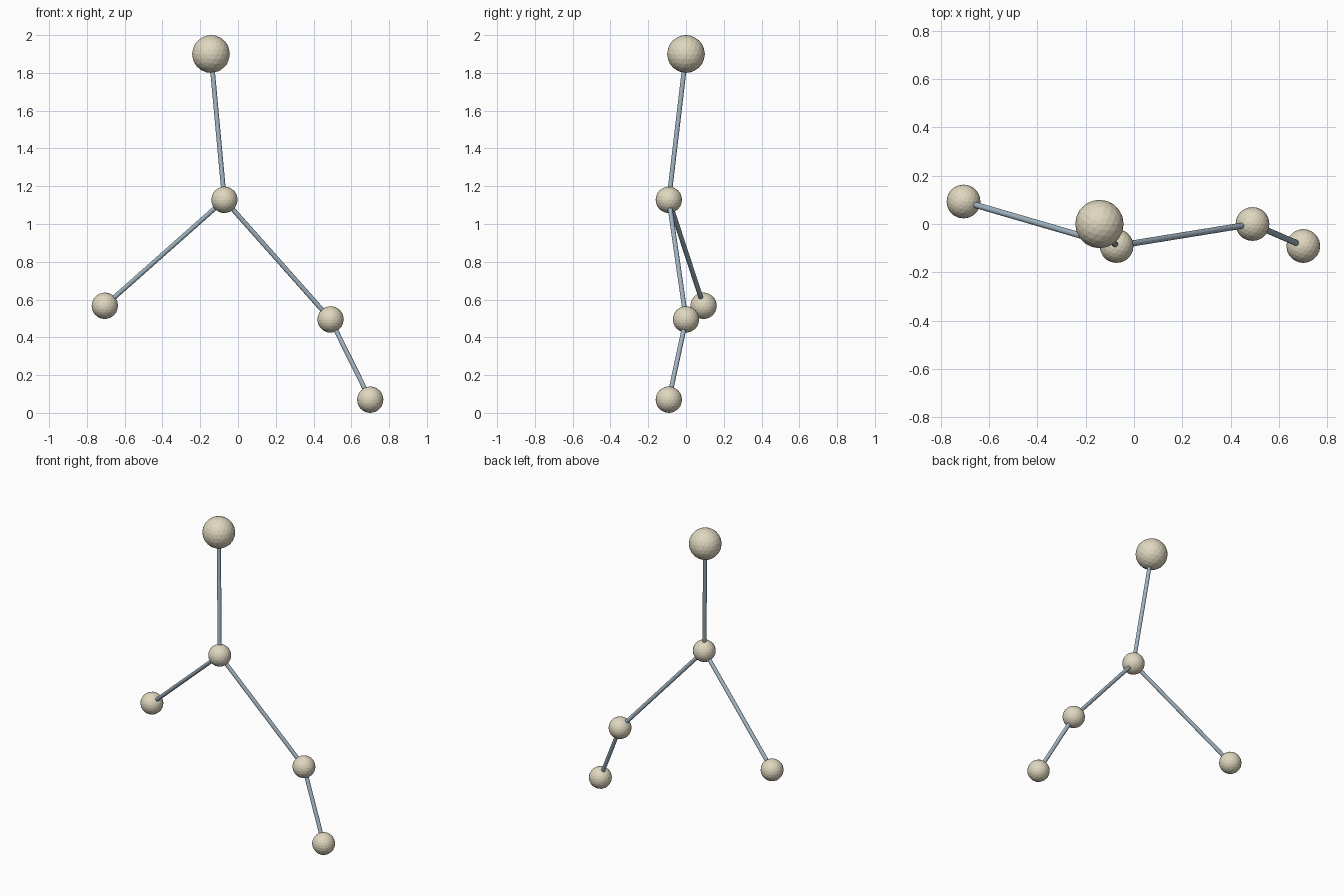
import bpy
from mathutils import Vector

if "Cube" in bpy.data.objects:
    bpy.data.objects.remove(bpy.data.objects["Cube"])


def material(name, color):
    mat = bpy.data.materials.new(name)
    mat.diffuse_color = color
    mat.use_nodes = True
    mat.node_tree.nodes["Principled BSDF"].inputs["Base Color"].default_value = mat.diffuse_color
    return mat


tan = material("tan", (0.74, 0.68, 0.52, 1))
slate = material("slate", (0.36, 0.46, 0.54, 1))

# Joints: centre and radius
joints = {
    "top_ball": ((-0.143, 0.0, 1.90), 0.10),
    "hub_ball": ((-0.072, -0.091, 1.128), 0.07),
    "left_ball": ((-0.705, 0.093, 0.567), 0.07),
    "knee_ball": ((0.49, 0.0, 0.495), 0.07),
    "foot_ball": ((0.70, -0.091, 0.07), 0.07),
}

# Rods: joint at each end
rods = {
    "upper_rod": ("hub_ball", "top_ball"),
    "left_rod": ("hub_ball", "left_ball"),
    "right_rod": ("hub_ball", "knee_ball"),
    "lower_rod": ("knee_ball", "foot_ball"),
}


def ball(name, centre, radius):
    bpy.ops.mesh.primitive_ico_sphere_add(subdivisions=3, radius=radius, location=centre)
    obj = bpy.context.object
    obj.name = name
    obj.data.materials.append(tan)


def rod(name, start, end, radius=0.0125):
    a, b = Vector(start), Vector(end)
    axis = b - a
    bpy.ops.mesh.primitive_cylinder_add(
        vertices=12, radius=radius, depth=axis.length, location=(a + b) / 2,
        rotation=axis.to_track_quat('Z', 'Y').to_euler())
    obj = bpy.context.object
    obj.name = name
    obj.data.materials.append(slate)


for name, (centre, radius) in joints.items():
    ball(name, centre, radius)

for name, (start, end) in rods.items():
    rod(name, joints[start][0], joints[end][0])
